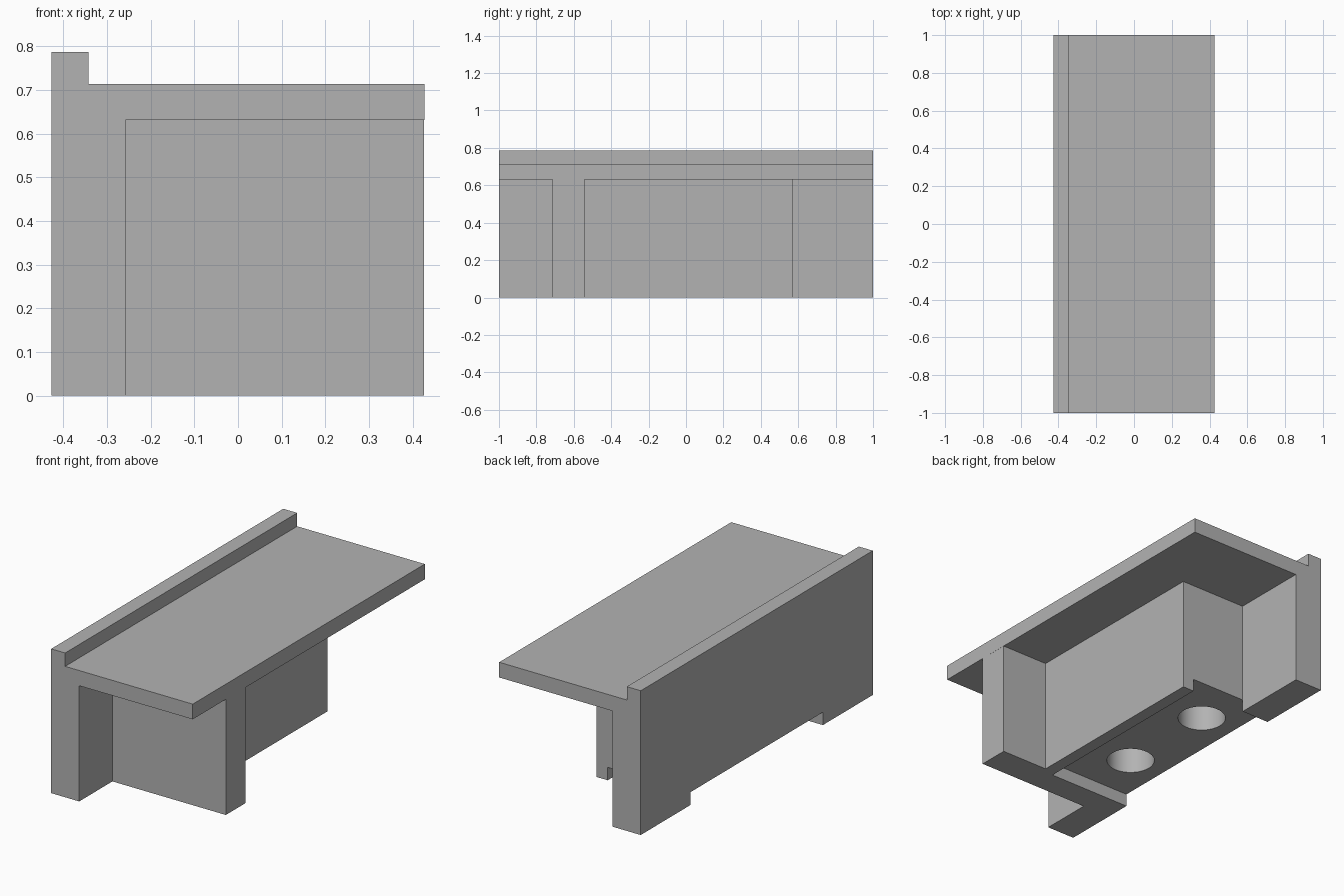
import bpy
import bmesh
from mathutils import Matrix, Vector

cube = bpy.data.objects.get("Cube")
if cube:
    bpy.data.objects.remove(cube, do_unlink=True)

# Single grey material
grey = bpy.data.materials.new("plain grey")
grey.use_nodes = True
grey.diffuse_color = (0.45, 0.45, 0.45, 1)
grey.node_tree.nodes["Principled BSDF"].inputs["Base Color"].default_value = grey.diffuse_color


def make_object(name, bm):
    bmesh.ops.recalc_face_normals(bm, faces=bm.faces)
    mesh = bpy.data.meshes.new(name)
    bm.to_mesh(mesh)
    bm.free()
    mesh.materials.append(grey)
    obj = bpy.data.objects.new(name, mesh)
    bpy.context.collection.objects.link(obj)
    return obj


def extrude(name, points, direction):
    """Close a profile into a face and push it along a direction."""
    bm = bmesh.new()
    face = bm.faces.new([bm.verts.new(p) for p in points])
    result = bmesh.ops.extrude_face_region(bm, geom=[face], use_keep_orig=True)
    moved = [v for v in result["geom"] if isinstance(v, bmesh.types.BMVert)]
    bmesh.ops.translate(bm, verts=moved, vec=Vector(direction))
    return make_object(name, bm)


def cylinder(name, radius, center, depth):
    bm = bmesh.new()
    bmesh.ops.create_cone(bm, cap_ends=True, segments=48, radius1=radius, radius2=radius,
                          depth=depth, matrix=Matrix.Translation(center))
    return make_object(name, bm)


def combine(target, tool, operation):
    mod = target.modifiers.new(tool.name, "BOOLEAN")
    mod.operation, mod.solver, mod.object = operation, "EXACT", tool
    bpy.context.view_layer.objects.active = target
    bpy.ops.object.modifier_apply(modifier=mod.name)
    bpy.data.objects.remove(tool, do_unlink=True)


LEFT, RIGHT, WALL = -0.427, 0.427, -0.258
NOTCH_Y, NOTCH_Z = 0.57, 0.07

# Wall, shelf and raised lip share one profile along the length
profile = [(LEFT, 0), (WALL, 0), (WALL, 0.631), (RIGHT, 0.631),
           (RIGHT, 0.714), (-0.343, 0.714), (-0.343, 0.787), (LEFT, 0.787)]
bracket_body = extrude("ledge_bracket", [(x, -1, z) for x, z in profile], (0, 2, 0))

# Support block with a cross rib, drawn in plan and sunk into wall and shelf
plan = [(-0.35, -0.714), (RIGHT - 0.0005, -0.714), (RIGHT - 0.0005, -0.544),
        (0.143, -0.544), (0.143, NOTCH_Y - 0.001), (-0.35, NOTCH_Y - 0.001)]
support = extrude("support_block", [(x, y, 0) for x, y in plan], (0, 0, 0.67))
combine(bracket_body, support, "UNION")

# Shallow channel under the wall and block
corners = [(-0.6, -NOTCH_Y), (0.074, -NOTCH_Y), (0.074, NOTCH_Y), (-0.6, NOTCH_Y)]
channel = extrude("channel_cutter", [(x, y, -0.1) for x, y in corners], (0, 0, 0.1 + NOTCH_Z))
combine(bracket_body, channel, "DIFFERENCE")

# Two round blind holes
for side in (-1, 1):
    hole = cylinder("hole_cutter", 0.123, (-0.218, side * 0.287, 0.17), 0.54)
    combine(bracket_body, hole, "DIFFERENCE")

bpy.ops.object.select_all(action="DESELECT")
bracket_body.select_set(True)
bpy.context.view_layer.objects.active = bracket_body
bpy.ops.object.shade_smooth_by_angle()
